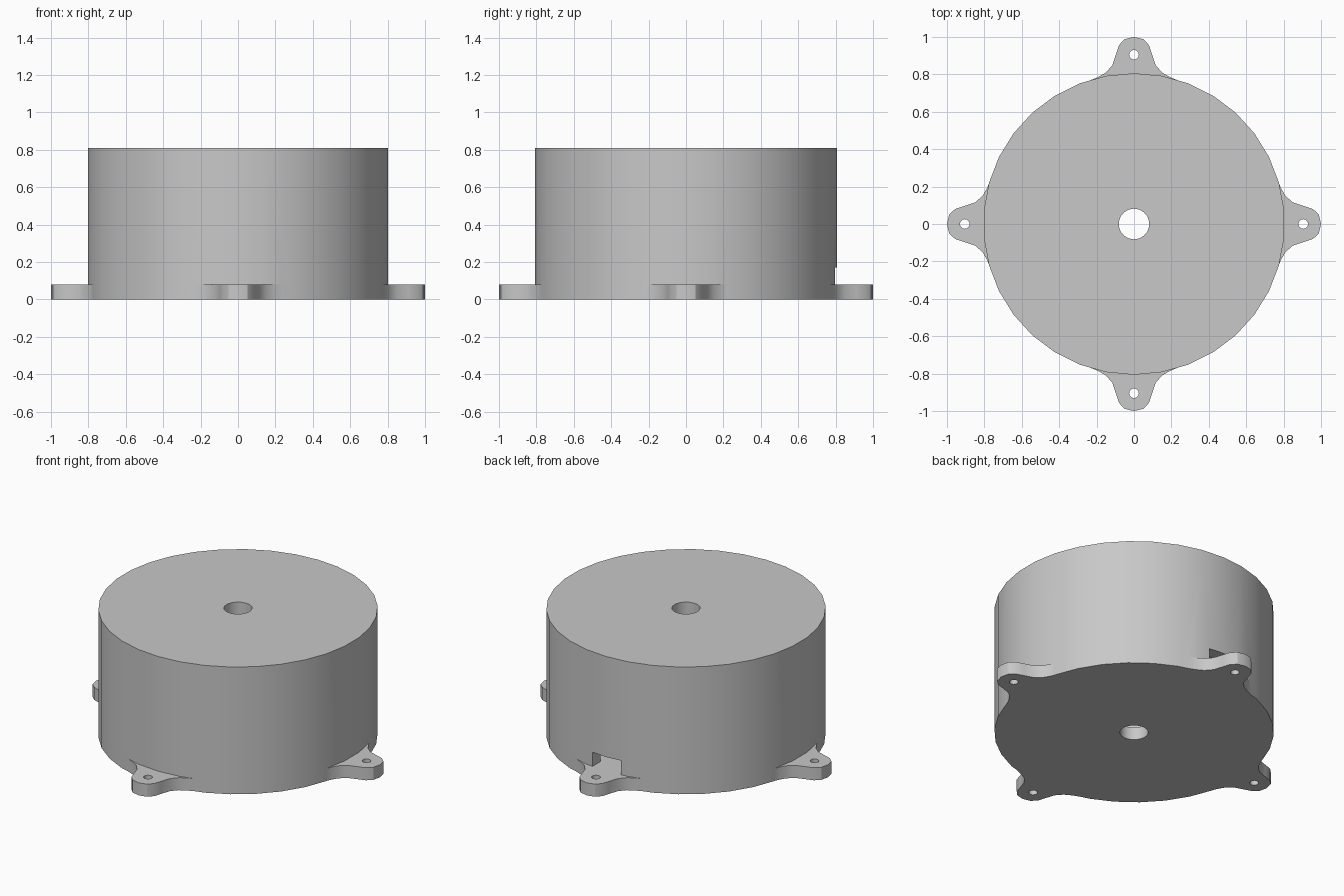
import bpy
import bmesh
import math
from mathutils import Matrix, Vector

cube = bpy.data.objects.get("Cube")
if cube:
    bpy.data.objects.remove(cube, do_unlink=True)

RADIUS = 0.806
HEIGHT = 0.81
WALL = 0.08
LUG_HOLE_R = 0.905

grey = bpy.data.materials.new("plain_grey")
grey.use_nodes = True
colour = (0.58, 0.58, 0.58, 1)
grey.diffuse_color = colour
grey.node_tree.nodes["Principled BSDF"].inputs["Base Color"].default_value = colour


def prism(name, outline, z0, z1):
    """Extrude a flat outline between two heights."""
    bm = bmesh.new()
    face = bm.faces.new([bm.verts.new((x, y, z0)) for x, y in outline])
    grown = bmesh.ops.extrude_face_region(bm, geom=[face])["geom"]
    verts = [v for v in grown if isinstance(v, bmesh.types.BMVert)]
    bmesh.ops.translate(bm, verts=verts, vec=(0, 0, z1 - z0))
    bmesh.ops.recalc_face_normals(bm, faces=bm.faces)
    mesh = bpy.data.meshes.new(name)
    bm.to_mesh(mesh)
    bm.free()
    mesh.materials.append(grey)
    obj = bpy.data.objects.new(name, mesh)
    bpy.context.collection.objects.link(obj)
    return obj


def circle(radius, sides, centre=(0, 0)):
    """Polygon with a corner on the y axis."""
    angles = [math.pi / 2 + math.tau * i / sides for i in range(sides)]
    return [(centre[0] + radius * math.cos(a), centre[1] + radius * math.sin(a))
            for a in angles]


def combine(target, tool, operation):
    """Apply a boolean and throw the tool away."""
    mod = target.modifiers.new(operation, 'BOOLEAN')
    mod.operation = operation
    mod.solver = 'EXACT'
    mod.object = tool
    tool.hide_render = True
    bpy.ops.object.select_all(action='DESELECT')
    bpy.context.view_layer.objects.active = target
    target.select_set(True)
    bpy.ops.object.modifier_apply(modifier=mod.name)
    bpy.data.objects.remove(tool, do_unlink=True)


# Drum
housing = prism("motor_housing", circle(RADIUS, 34), 0, HEIGHT)

# Four mounting lugs flaring into the drum
half = [(0.05, 0.988), (0.08, 0.957), (0.095, 0.91), (0.115, 0.85),
        (0.15, 0.81), (0.19, 0.787), (0.26, 0.757), (0.2, 0.6)]
lug = [(0, 1)] + half + [(-x, y) for x, y in reversed(half)]
for i in range(4):
    turn = Matrix.Rotation(i * math.pi / 2, 2)
    outline = [tuple(turn @ Vector(p)) for p in lug]
    combine(housing, prism("mounting_lug", outline, 0, WALL), 'UNION')

# Hollow inside
combine(housing, prism("cavity", circle(RADIUS - WALL, 34), WALL, HEIGHT - WALL), 'DIFFERENCE')

# Shaft hole and lug screw holes
combine(housing, prism("shaft_hole", circle(0.082, 18), -0.1, 1), 'DIFFERENCE')
for i in range(4):
    centre = Matrix.Rotation(i * math.pi / 2, 2) @ Vector((0, LUG_HOLE_R))
    combine(housing, prism("screw_hole", circle(0.026, 12, centre), -0.1, 0.2), 'DIFFERENCE')

# Cable opening above the back lug
slot = [(-0.1, 0.65), (0.1, 0.65), (0.1, 0.85), (-0.1, 0.85)]
combine(housing, prism("cable_opening", slot, WALL, 0.17), 'DIFFERENCE')

bpy.ops.object.shade_smooth_by_angle(angle=math.radians(32))
